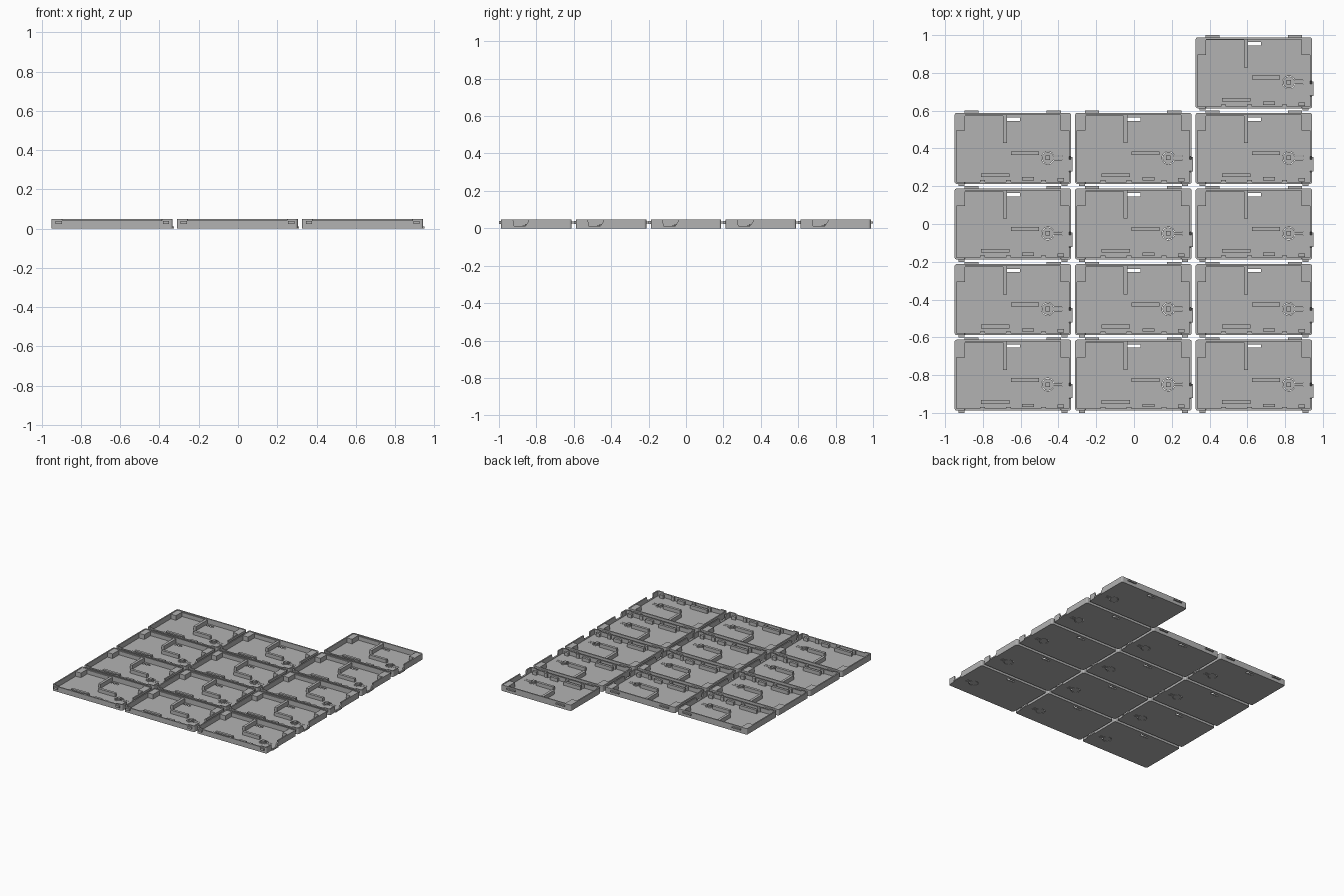
import bpy, math

if "Cube" in bpy.data.objects:
    bpy.data.objects.remove(bpy.data.objects["Cube"])

W, D, H, T, FLOOR = 0.617, 0.376, 0.048, 0.010, 0.008   # tray size, wall, floor

grey = bpy.data.materials.new("warm_grey_plastic")
grey.diffuse_color = (0.45, 0.45, 0.45, 1)
grey.use_nodes = True
grey.node_tree.nodes["Principled BSDF"].inputs["Base Color"].default_value = grey.diffuse_color


def rect(x0, x1, y0, y1, c=0.0):
    """Rectangle outline, optionally with clipped-round corners."""
    if c == 0:
        return [(x0, y0), (x1, y0), (x1, y1), (x0, y1)]
    pts = []
    for cx, cy, start in ((x1 - c, y0 + c, -90), (x1 - c, y1 - c, 0),
                          (x0 + c, y1 - c, 90), (x0 + c, y0 + c, 180)):
        for k in range(4):
            a = math.radians(start + 30 * k)
            pts.append((cx + c * math.cos(a), cy + c * math.sin(a)))
    return pts


def circle(cx, cy, r, n=24):
    return [(cx + r * math.cos(i * math.tau / n), cy + r * math.sin(i * math.tau / n))
            for i in range(n)]


def plate(name, loops, z0, z1):
    """Extrude filled outlines (inner loops are holes) from z0 to z1."""
    cu = bpy.data.curves.new(name, 'CURVE')
    cu.dimensions, cu.fill_mode, cu.extrude = '2D', 'BOTH', (z1 - z0) / 2
    for pts in loops:
        sp = cu.splines.new('POLY')
        sp.points.add(len(pts) - 1)
        for p, (x, y) in zip(sp.points, pts):
            p.co = (x, y, 0, 1)
        sp.use_cyclic_u = True
    tmp = bpy.data.objects.new(name + "_outline", cu)
    bpy.context.collection.objects.link(tmp)
    deps = bpy.context.evaluated_depsgraph_get()
    me = bpy.data.meshes.new_from_object(tmp.evaluated_get(deps))
    bpy.data.objects.remove(tmp)
    for v in me.vertices:
        v.co.z += (z0 + z1) / 2
    me.name = name
    me.materials.clear()
    me.materials.append(grey)
    for p in me.polygons:
        p.use_smooth = False
    return me


def box_mesh(name, boxes):
    """Several boxes (x0, x1, y0, y1, z0, z1) in one mesh."""
    verts, faces = [], []
    for x0, x1, y0, y1, z0, z1 in boxes:
        n = len(verts)
        verts += [(x, y, z) for z in (z0, z1) for x, y in rect(x0, x1, y0, y1)]
        faces += [[n + i for i in f] for f in
                  ((3, 2, 1, 0), (4, 5, 6, 7), (0, 1, 5, 4), (1, 2, 6, 5), (2, 3, 7, 6), (3, 0, 4, 7))]
    me = bpy.data.meshes.new(name)
    me.from_pydata(verts, [], faces)
    me.materials.append(grey)
    return me


# Keyhole slit that frees the round press button and its tongue
bx, by = 0.494, 0.138


def keyhole_arc(r, leg):
    a = math.asin(leg / r)
    arc = [a + (math.tau - 2 * a) * i / 24 for i in range(25)]
    end = bx + 0.075
    return ([(end, by + leg)] + [(bx + r * math.cos(t), by + r * math.sin(t)) for t in arc]
            + [(end, by - leg)])


slit = keyhole_arc(0.034, 0.0115) + keyhole_arc(0.031, 0.0085)[::-1]
slot = rect(0.278, 0.346, 0.334, 0.351)

# Floor with slot and button slit
floor = plate("floor", [rect(0, W, 0, D, 0.012), slot, slit], 0, FLOOR)

# Wall ring, the front wall slightly lower along its length
walls = plate("walls", [rect(0, W, 0, D, 0.012), rect(T, W - T, T, D - T, 0.004)], FLOOR, H)


def cut(me, profile, axis, lo, hi):
    """Remove a prism with the given (u, z) profile running along x or y."""
    n = len(profile)
    place = (lambda u, t, z: (t, u, z)) if axis == 'x' else (lambda u, t, z: (u, t, z))
    cv = [place(u, t, z) for t in (lo, hi) for u, z in profile]
    cf = [list(range(n))[::-1], list(range(n, 2 * n))]
    cf += [[i, (i + 1) % n, n + (i + 1) % n, n + i] for i in range(n)]
    cm = bpy.data.meshes.new("cutter")
    cm.from_pydata(cv, [], cf)
    import bmesh
    for m in (cm, me):
        bm = bmesh.new()
        bm.from_mesh(m)
        bmesh.ops.remove_doubles(bm, verts=bm.verts, dist=1e-5)
        bmesh.ops.recalc_face_normals(bm, faces=bm.faces)
        bm.to_mesh(m)
        bm.free()
    co, ob = bpy.data.objects.new("cutter", cm), bpy.data.objects.new("target", me)
    co.hide_render = True
    for o in (co, ob):
        bpy.context.collection.objects.link(o)
    mod = ob.modifiers.new("cut", 'BOOLEAN')
    mod.operation, mod.object, mod.solver = 'DIFFERENCE', co, 'EXACT'
    deps = bpy.context.evaluated_depsgraph_get()
    out = bpy.data.meshes.new_from_object(ob.evaluated_get(deps))
    for o in (co, ob):
        bpy.data.objects.remove(o)
    return out


walls = cut(walls, [(0.068, 0.012), (0.130, 0.012), (0.146, 0.036), (0.146, 0.06), (0.062, 0.06)],
            'x', W - 0.02, W + 0.02)
walls = cut(walls, [(0.055, 0.041), (W - 0.055, 0.041), (W - 0.048, 0.06), (0.048, 0.06)],
            'y', -0.02, 0.02)

# Raised blocks in the two back corners
corner_blocks = box_mesh("corner_blocks", [
    (0.010, 0.056, 0.282, D - 0.008, FLOOR, H - 0.003),
    (W - 0.056, W - 0.010, 0.282, D - 0.008, FLOOR, H - 0.003)])

# Upright ribs standing on the floor
ribs = box_mesh("ribs", [
    (0.256, 0.277, 0.216, D - 0.008, FLOOR, 0.040),
    (0.056, 0.256, D - 0.015, D - 0.008, FLOOR, 0.040),
    (0.299, 0.448, 0.152, 0.173, FLOOR, 0.036),
    (0.140, 0.290, 0.036, 0.056, FLOOR, 0.036),
    (0.357, 0.421, 0.018, 0.036, FLOOR, 0.034),
    (0.546, 0.579, 0.014, 0.032, FLOOR, 0.034)])

# Small stops along the inside of the front wall
stops = box_mesh("front_stops", [(x, x + 0.026, T - 0.001, 0.020, FLOOR, 0.040)
                                 for x in (0.134, 0.272, 0.458)])

# Outer clips on back and front walls, and the lip below the side opening
clips = box_mesh("clips", [
    (0.052, 0.126, D - 0.002, D + 0.012, 0.026, 0.036),
    (0.488, 0.563, D - 0.002, D + 0.012, 0.026, 0.036),
    (0.020, 0.052, -0.012, 0.002, 0.022, 0.038),
    (W - 0.050, W - 0.018, -0.012, 0.002, 0.022, 0.038),
    (W - 0.002, W + 0.007, 0.066, 0.142, 0.0, 0.010)])

# Press button: ring and square post
button_ring = plate("button_ring", [circle(bx, by, 0.025), circle(bx, by, 0.020)], FLOOR, 0.015)
button_post = box_mesh("button_post", [(bx - 0.012, bx + 0.012, by - 0.012, by + 0.012, FLOOR, 0.022)])

# Lay out the trays: a 3 x 4 block plus one at the back right
cells = [(c, r) for r in range(4) for c in range(3)] + [(2, 4)]
for i, (c, r) in enumerate(cells):
    for me in (floor, walls, corner_blocks, ribs, stops, clips, button_ring, button_post):
        ob = bpy.data.objects.new(f"tray_{i + 1}_{me.name.split('.')[0]}", me)
        ob.location = (-0.95 + 0.638 * c, -0.988 + 0.4 * r, 0)
        bpy.context.collection.objects.link(ob)
